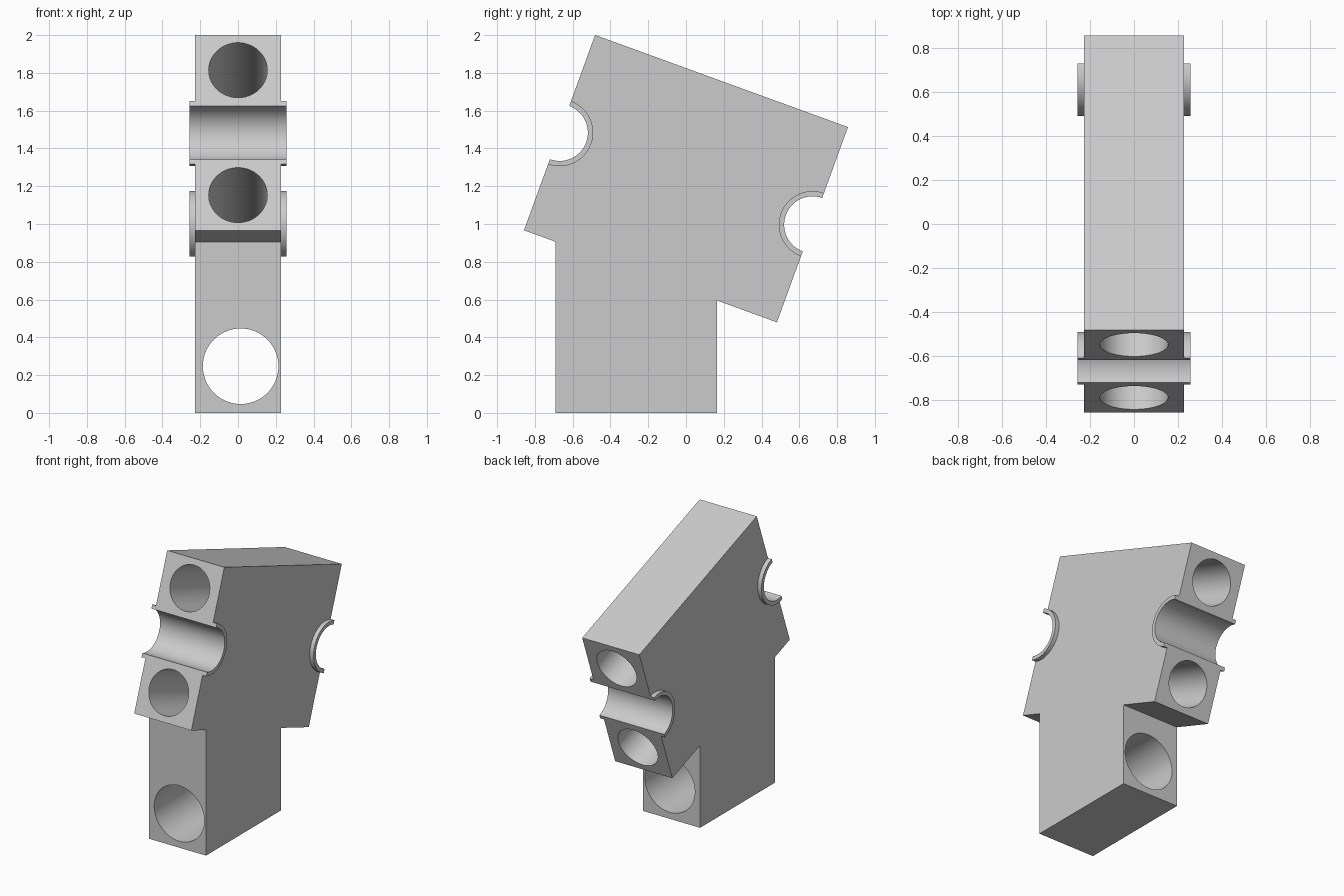
import bpy, bmesh, math
from mathutils import Matrix, Vector

cube = bpy.data.objects.get("Cube")
if cube:
    bpy.data.objects.remove(cube, do_unlink=True)

HALF_W = 0.228                 # half thickness of the block
TILT = math.radians(-20)       # head leans about the x axis
HEAD_L, HEAD_H = 0.7125, 0.55  # half length and half height of the head
FRAME = Matrix.Translation((0, 0, 1.24)) @ Matrix.Rotation(TILT, 4, "X")

grey = bpy.data.materials.new("plain grey")
grey.use_nodes = True
colour = (0.6, 0.6, 0.6, 1)
grey.diffuse_color = colour
grey.node_tree.nodes["Principled BSDF"].inputs["Base Color"].default_value = colour


def add_object(name, bm):
    bmesh.ops.recalc_face_normals(bm, faces=bm.faces)
    mesh = bpy.data.meshes.new(name)
    bm.to_mesh(mesh)
    bm.free()
    mesh.materials.append(grey)
    obj = bpy.data.objects.new(name, mesh)
    bpy.context.collection.objects.link(obj)
    return obj


def extrude_profile(name, points, x0, x1, frame=Matrix()):
    """Extrude a (y, z) outline along x."""
    bm = bmesh.new()
    face = bm.faces.new([bm.verts.new((x0, y, z)) for y, z in points])
    new = bmesh.ops.extrude_face_region(bm, geom=[face])["geom"]
    moved = [v for v in new if isinstance(v, bmesh.types.BMVert)]
    bmesh.ops.translate(bm, verts=moved, vec=(x1 - x0, 0, 0))
    bm.transform(frame)
    return add_object(name, bm)


def cylinder(name, radius, length, axis, matrix):
    bm = bmesh.new()
    bmesh.ops.create_cone(bm, cap_ends=True, segments=64, radius1=radius,
                          radius2=radius, depth=length)
    bm.transform(matrix @ Matrix.Rotation(math.radians(90), 4, axis))
    return add_object(name, bm)


def shade(obj):
    bpy.ops.object.select_all(action="DESELECT")
    obj.select_set(True)
    bpy.context.view_layer.objects.active = obj
    bpy.ops.object.shade_smooth_by_angle(angle=math.radians(30))


# Body: upright post with a tilted rectangular head, one silhouette
corners = [FRAME @ Vector((0, y, z)) for y, z in
           ((-HEAD_L, -HEAD_H), (-HEAD_L, HEAD_H), (HEAD_L, HEAD_H), (HEAD_L, -HEAD_H))]
head = [(c.y, c.z) for c in corners]


def underside(y):
    return head[0][1] + (y - head[0][0]) * math.tan(TILT)


POST_FRONT, POST_BACK = -0.69, 0.165
outline = head + [(POST_BACK, underside(POST_BACK)), (POST_BACK, 0),
                  (POST_FRONT, 0), (POST_FRONT, underside(POST_FRONT))]
body = extrude_profile("body", outline, -HALF_W, HALF_W)

# Cutters: two long bores in the head, one in the post, a groove at each end
BORE, RIM = 0.15, 0.178
cutters = [cylinder("post_bore_cutter", 0.2, 3, "X", Matrix.Translation((0.014, 0, 0.247)))]
for z in (-0.352, 0.352):
    cutters.append(cylinder("head_bore_cutter", 0.155, 3, "X",
                            FRAME @ Matrix.Translation((0, 0, z))))
for y in (-HEAD_L, HEAD_L):
    cutters.append(cylinder("groove_cutter", BORE, 1, "Y",
                            FRAME @ Matrix.Translation((0, y, 0))))

bpy.context.view_layer.objects.active = body
for cutter in cutters:
    mod = body.modifiers.new("cut", "BOOLEAN")
    mod.operation = "DIFFERENCE"
    mod.solver = "EXACT"
    mod.object = cutter
    bpy.ops.object.modifier_apply(modifier=mod.name)
    bpy.data.objects.remove(cutter, do_unlink=True)
shade(body)

# Collars: half rings standing proud of both sides around each groove
STEPS = 32
for end, inward in (("front", 1), ("back", -1)):
    arc = [math.pi * (i / STEPS - 0.5) for i in range(STEPS + 1)]
    ring = [(RIM, a) for a in arc] + [(BORE, a) for a in reversed(arc)]
    points = [(inward * (r * math.cos(a) - HEAD_L), r * math.sin(a)) for r, a in ring]
    for side, s in (("left", 1), ("right", -1)):
        shade(extrude_profile(f"{end}_{side}_collar", points,
                              s * HALF_W, s * 0.258, FRAME))
